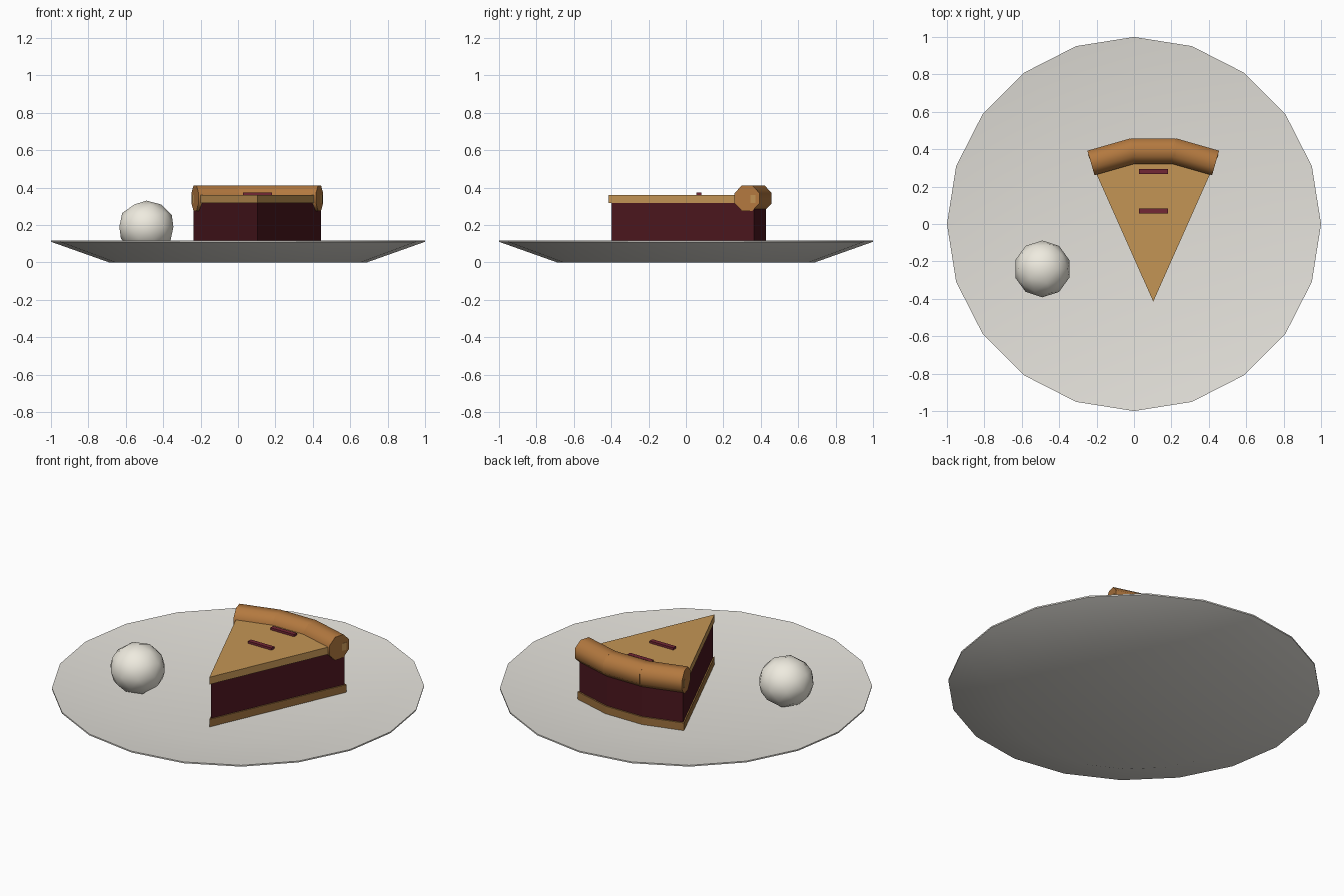
import bpy, bmesh
from math import sin, cos, pi, radians
from mathutils import Matrix, Vector

if "Cube" in bpy.data.objects:
    bpy.data.objects.remove(bpy.data.objects["Cube"])


def material(name, rgb):
    m = bpy.data.materials.new(name)
    m.diffuse_color = (*rgb, 1)
    m.use_nodes = True
    m.node_tree.nodes["Principled BSDF"].inputs["Base Color"].default_value = m.diffuse_color
    return m


PLATE = material("porcelain", (0.78, 0.76, 0.71))
CREAM = material("cream", (0.86, 0.83, 0.74))
FILLING = material("berry", (0.07, 0.008, 0.013))
CRUST = material("crust", (0.55, 0.30, 0.09))
BAKED = material("baked_crust", (0.45, 0.19, 0.05))
BASE = material("base_crust", (0.33, 0.16, 0.045))
SLIT = material("slit", (0.17, 0.02, 0.035))


def finish(name, bm, mat, smooth=None):
    bmesh.ops.recalc_face_normals(bm, faces=bm.faces)
    me = bpy.data.meshes.new(name)
    bm.to_mesh(me)
    bm.free()
    me.materials.append(mat)
    ob = bpy.data.objects.new(name, me)
    bpy.context.collection.objects.link(ob)
    if smooth:
        bpy.context.view_layer.objects.active = ob
        ob.select_set(True)
        bpy.ops.object.shade_smooth_by_angle(angle=radians(smooth))
        ob.select_set(False)
    return ob


def lathe(name, profile, sides, mat, smooth):
    bm = bmesh.new()
    rings = [[bm.verts.new((r * cos(2 * pi * i / sides), r * sin(2 * pi * i / sides), z))
              for i in range(sides)] for r, z in profile]
    for a, b in zip(rings, rings[1:]):
        for i in range(sides):
            j = (i + 1) % sides
            bm.faces.new((a[i], a[j], b[j], b[i]))
    bm.faces.new(rings[0])
    bm.faces.new(rings[-1])
    return finish(name, bm, mat, smooth)


def wedge(name, tip_y, radius, z0, z1, mat):
    bm = bmesh.new()
    pts = [(0.103, tip_y)]
    for a in (24, 8, -8, -24):
        pts.append((0.103 + radius * sin(radians(a)), tip_y + radius * cos(radians(a))))
    face = bm.faces.new([bm.verts.new((x, y, z0)) for x, y in pts])
    ext = bmesh.ops.extrude_face_region(bm, geom=[face])
    verts = [v for v in ext["geom"] if isinstance(v, bmesh.types.BMVert)]
    bmesh.ops.translate(bm, verts=verts, vec=(0, 0, z1 - z0))
    return finish(name, bm, mat)


# Plate: shallow dish with a flat well
lathe("plate", [(0.69, 0), (1.0, 0.11), (1.0, 0.118), (0.6, 0.065)], 20, PLATE, 30)

# Scoop of cream
bm = bmesh.new()
bmesh.ops.create_icosphere(bm, subdivisions=2, radius=1, matrix=Matrix.Translation(
    (-0.49, -0.24, 0.19)) @ Matrix.Diagonal((0.152, 0.152, 0.14, 1)))
finish("cream_scoop", bm, CREAM, 60)

# Slice layers
wedge("bottom_crust", -0.415, 0.86, 0.06, 0.11, BASE)
wedge("filling", -0.398, 0.835, 0.11, 0.317, FILLING)
wedge("top_crust", -0.415, 0.86, 0.317, 0.36, CRUST)

# Crimped rim: three overlapping dough rolls
for i, a in enumerate((-16, 0, 16)):
    t = radians(a)
    c = Vector((0.103 + 0.79 * sin(t), -0.4 + 0.79 * cos(t), 0.343))
    bm = bmesh.new()
    bmesh.ops.create_cone(bm, cap_ends=True, segments=8, radius1=0.074, radius2=0.074, depth=0.24,
                          matrix=Matrix.Translation(c) @ Matrix.Rotation(-t, 4, 'Z')
                          @ Matrix.Rotation(pi / 2, 4, 'Y') @ Matrix.Rotation(pi / 8, 4, 'Z'))
    finish(f"rim_roll_{i + 1}", bm, BAKED, 60)

# Steam slits
for i, y in enumerate((0.07, 0.28)):
    bm = bmesh.new()
    bmesh.ops.create_cube(bm, size=1, matrix=Matrix.Translation((0.103, y, 0.363))
                          @ Matrix.Diagonal((0.155, 0.026, 0.02, 1)))
    finish(f"steam_slit_{i + 1}", bm, SLIT)
